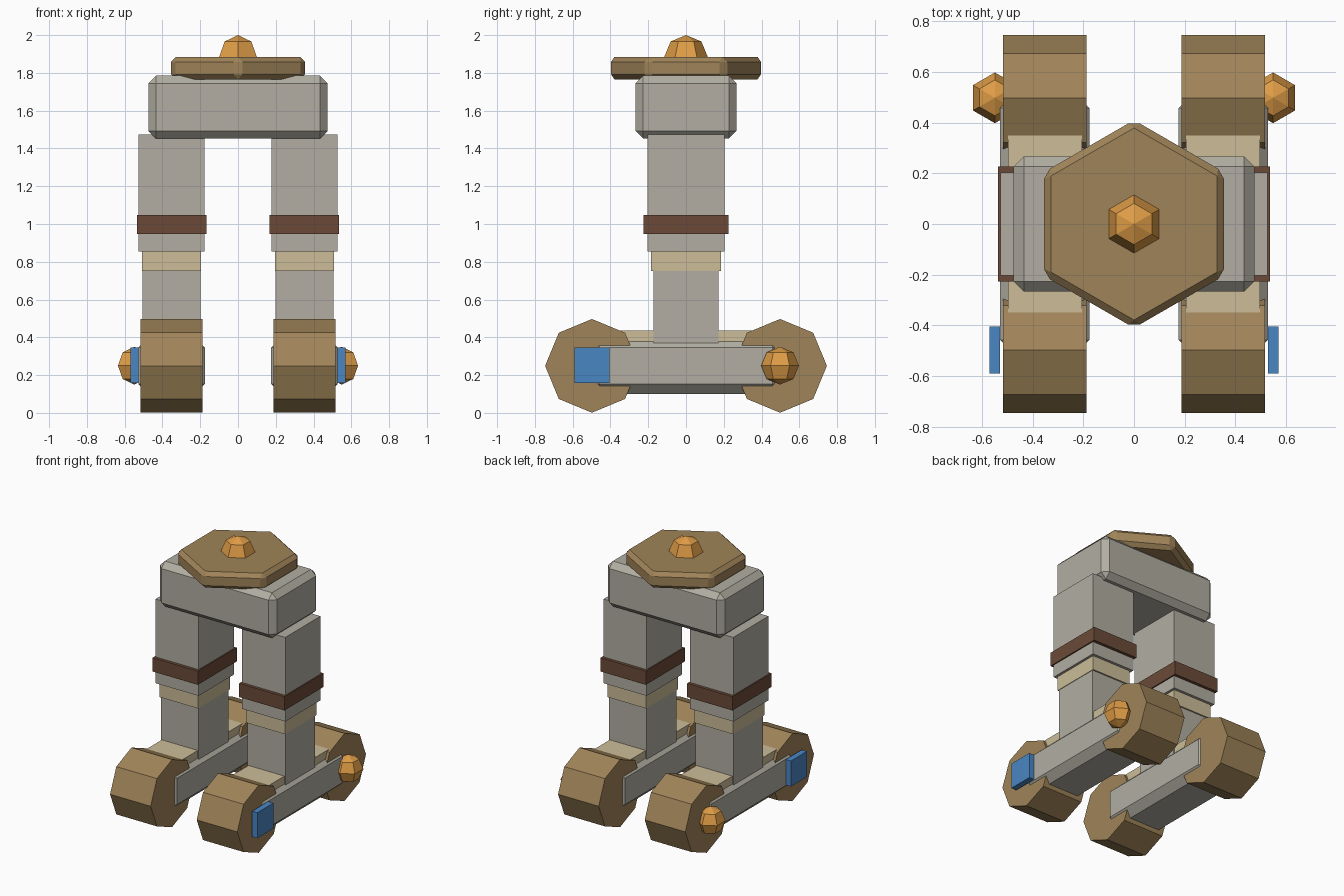
import bpy, bmesh, math
from mathutils import Vector

if "Cube" in bpy.data.objects:
    bpy.data.objects.remove(bpy.data.objects["Cube"])


def material(name, rgb):
    m = bpy.data.materials.new(name)
    lin = [((c / 255 + 0.055) / 1.055) ** 2.4 for c in rgb]
    m.diffuse_color = (*lin, 1)
    m.use_nodes = True
    m.node_tree.nodes["Principled BSDF"].inputs["Base Color"].default_value = m.diffuse_color
    return m


GREY = material("warm grey", (178, 174, 162))
TAN = material("dark tan", (160, 132, 89))
CREAM = material("cream", (204, 188, 153))
BROWN = material("reddish brown", (107, 74, 56))
ORANGE = material("amber orange", (222, 156, 70))
BLUE = material("blue", (74, 134, 196))


def finish(name, bm, mat, bevel=0):
    if bevel:
        bmesh.ops.bevel(bm, geom=bm.edges[:], offset=bevel, segments=1,
                        affect='EDGES', profile=0.5)
    bmesh.ops.recalc_face_normals(bm, faces=bm.faces[:])
    me = bpy.data.meshes.new(name)
    bm.to_mesh(me)
    bm.free()
    me.materials.append(mat)
    ob = bpy.data.objects.new(name, me)
    bpy.context.collection.objects.link(ob)
    return ob


def box(name, x, y, z, mat, bevel=0):
    bm = bmesh.new()
    bmesh.ops.create_cube(bm, size=1)
    for v in bm.verts:
        v.co = Vector([(a + b) / 2 + c * (b - a) for (a, b), c in zip((x, y, z), v.co)])
    return finish(name, bm, mat, bevel)


def prism(name, centre, radius, sides, half, axis, mat, bevel=0):
    """Regular prism along x or z, with a corner pointing along y."""
    bm = bmesh.new()
    loops = []
    for h in (-half, half):
        ring = []
        for i in range(sides):
            a = math.tau * i / sides
            p, q = radius * math.cos(a), radius * math.sin(a)
            off = (h, p, q) if axis == 'x' else (q, p, h)
            ring.append(bm.verts.new(Vector(centre) + Vector(off)))
        bm.faces.new(ring)
        loops.append(ring)
    for i in range(sides):
        j = (i + 1) % sides
        bm.faces.new((loops[0][i], loops[0][j], loops[1][j], loops[1][i]))
    return finish(name, bm, mat, bevel)


def ball(name, centre, r, mat):
    """Six-sided low-poly ball with upright poles and corners along y."""
    bm = bmesh.new()
    c = Vector(centre)
    top, bottom = (bm.verts.new(c + Vector((0, 0, s * r))) for s in (1, -1))
    rings = []
    for lat in (45, 0, -45):
        t = math.radians(lat)
        rings.append([bm.verts.new(c + r * Vector((
            math.cos(t) * math.sin(math.tau * i / 6),
            math.cos(t) * math.cos(math.tau * i / 6), math.sin(t)))) for i in range(6)])
    for i in range(6):
        j = (i + 1) % 6
        bm.faces.new((top, rings[0][i], rings[0][j]))
        bm.faces.new((bottom, rings[2][j], rings[2][i]))
        for a, b in zip(rings, rings[1:]):
            bm.faces.new((a[i], b[i], b[j], a[j]))
    return finish(name, bm, mat)


# Hip block, hexagonal waist plate and knob
box("hip_block", (-0.475, 0.475), (-0.267, 0.267), (1.453, 1.785), GREY, 0.04)
prism("waist_plate", (0, 0, 1.825), 0.41, 6, 0.06, 'z', TAN, 0.027)
ball("waist_knob", (0, 0, 1.885), 0.115, ORANGE)

# Legs, feet and wheels, mirrored left and right
for s, side in ((-1, "left"), (1, "right")):
    def part(name, cx, hx, hy, z, mat, bevel=0, cy=0):
        return box(f"{side}_{name}", (s * cx - hx, s * cx + hx), (cy - hy, cy + hy), z, mat, bevel)

    part("upper_leg", 0.352, 0.175, 0.204, (0.855, 1.473), GREY)
    part("thigh_band", 0.352, 0.184, 0.226, (0.947, 1.048), BROWN)
    part("knee", 0.352, 0.157, 0.184, (0.75, 0.858), CREAM)
    part("lower_leg", 0.352, 0.153, 0.173, (0.365, 0.755), GREY)
    part("foot_pad", 0.352, 0.146, 0.37, (0.36, 0.435), CREAM)
    part("foot_beam", 0.352, 0.176, 0.51, (0.1, 0.4), GREY, 0.053)
    for y, end in ((-0.498, "front"), (0.498, "back")):
        prism(f"{side}_{end}_wheel", (s * 0.352, y, 0.249), 0.248, 8, 0.165, 'x', TAN)
    # Outer side details
    part("side_plate", 0.549, 0.021, 0.093, (0.157, 0.345), BLUE, cy=-0.497)
    ball(f"{side}_hub_ball", (s * 0.549, 0.498, 0.25), 0.1, ORANGE)
